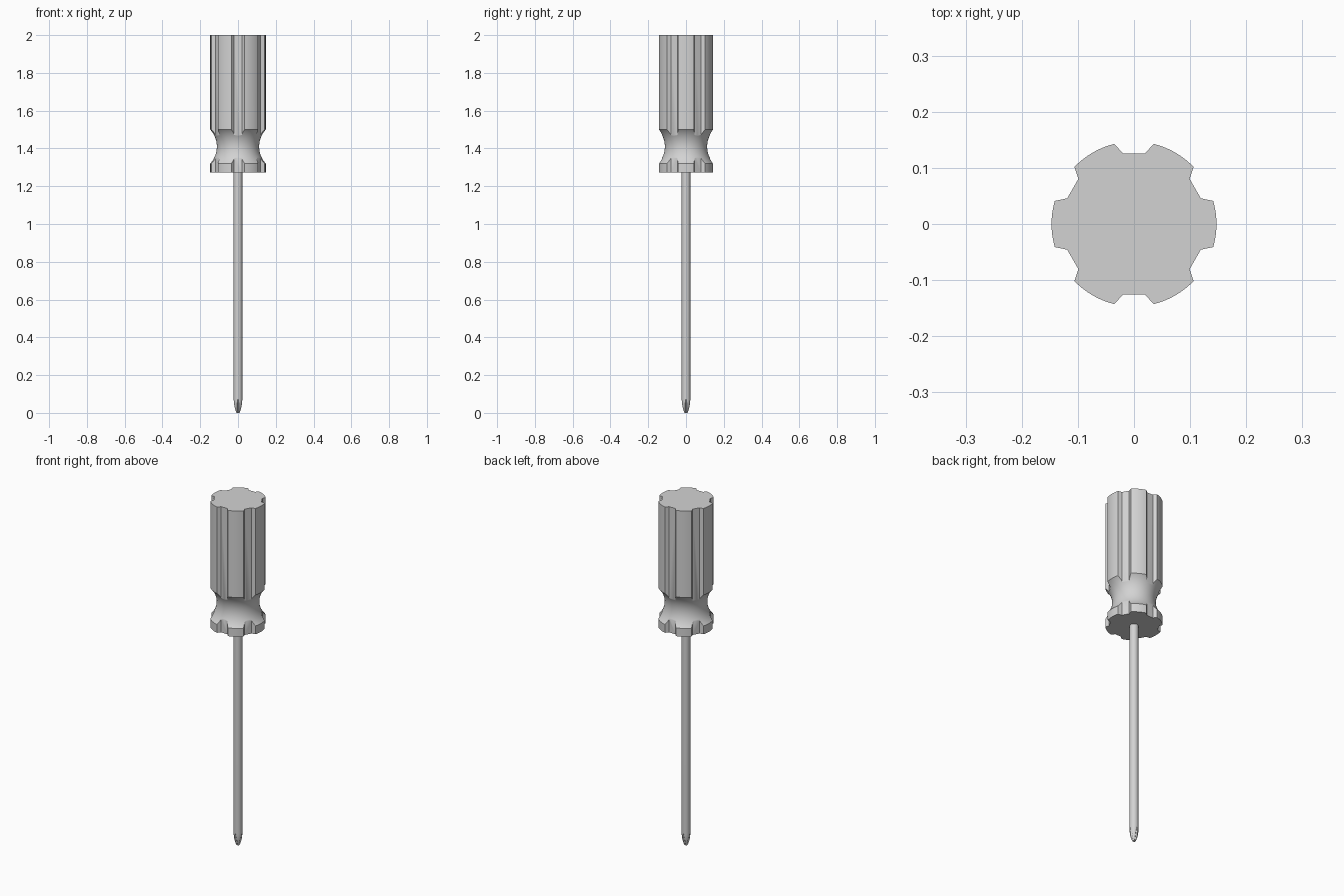
import bpy, bmesh, math
from mathutils import Matrix

if "Cube" in bpy.data.objects:
    bpy.data.objects.remove(bpy.data.objects["Cube"], do_unlink=True)

grey = bpy.data.materials.new("plain grey")
grey.diffuse_color = (0.65, 0.65, 0.65, 1)
grey.use_nodes = True
grey.node_tree.nodes["Principled BSDF"].inputs["Base Color"].default_value = (0.65, 0.65, 0.65, 1)


def make_object(name, bm):
    bmesh.ops.recalc_face_normals(bm, faces=bm.faces)
    mesh = bpy.data.meshes.new(name)
    bm.to_mesh(mesh)
    bm.free()
    mesh.materials.append(grey)
    obj = bpy.data.objects.new(name, mesh)
    bpy.context.collection.objects.link(obj)
    return obj


def loft(name, rings):
    """Skin a stack of equal-length closed rings and cap both ends."""
    bm = bmesh.new()
    rows = [[bm.verts.new(p) for p in ring] for ring in rings]
    n = len(rows[0])
    for a, b in zip(rows, rows[1:]):
        for i in range(n):
            j = (i + 1) % n
            bm.faces.new((a[i], a[j], b[j], b[i]))
    bm.faces.new(rows[0][::-1])
    bm.faces.new(rows[-1])
    return make_object(name, bm)


def lathe(name, profile, sides):
    turns = [2 * math.pi * i / sides for i in range(sides)]
    return loft(name, [[(r * math.cos(t), r * math.sin(t), z) for t in turns]
                       for r, z in profile])


def boolean(obj, tool, operation):
    tool.hide_render = True
    mod = obj.modifiers.new(operation.lower(), 'BOOLEAN')
    mod.operation, mod.object, mod.solver = operation, tool, 'EXACT'
    bpy.ops.object.select_all(action='DESELECT')
    bpy.context.view_layer.objects.active = obj
    obj.select_set(True)
    bpy.ops.object.modifier_apply(modifier=mod.name)
    bpy.data.objects.remove(tool, do_unlink=True)


def smooth(obj):
    bpy.ops.object.select_all(action='DESELECT')
    bpy.context.view_layer.objects.active = obj
    obj.select_set(True)
    bpy.ops.object.shade_smooth_by_angle(angle=math.radians(28))


# Handle: six-lobed section, extruded
section = []
for k in range(6):
    groove = 30 + 60 * k
    polar = [(0.1276, groove - 9), (0.1276, groove + 9)]
    polar += [(0.147, groove + 13.75 + 32.5 * i / 8) for i in range(9)]
    section += [(r * math.cos(math.radians(a)), r * math.sin(math.radians(a))) for r, a in polar]
handle = loft("handle", [[(x, y, z) for x, y in section] for z in (1.272, 2.0)])

# Waisted neck: trim the handle with a turned envelope
neck_arc = [(0.245 - 0.133 * math.cos(math.radians(a)), 1.41 + 0.133 * math.sin(math.radians(a)))
            for a in range(-50, 51, 5)]
envelope = lathe("neck_envelope", [(0.17, 1.2)] + neck_arc + [(0.17, 2.1)], 64)
boolean(handle, envelope, 'INTERSECT')
smooth(handle)

# Shaft with rounded taper at the tip
shaft = lathe("shaft", [(0.0085, 0), (0.0125, 0.01), (0.016, 0.02), (0.0188, 0.032),
                        (0.021, 0.045), (0.0225, 0.058), (0.023, 0.072), (0.023, 1.29)], 32)

# Four V-shaped flutes form the cross tip
for k in range(4):
    flute = loft("flute_cutter", [[(0, y, z), (0.04, y + 0.04, z), (-0.04, y + 0.04, z)]
                                  for y, z in ((0.003, -0.01), (0.0235, 0.08))])
    flute.data.transform(Matrix.Rotation(k * math.pi / 2, 4, 'Z'))
    boolean(shaft, flute, 'DIFFERENCE')
smooth(shaft)
